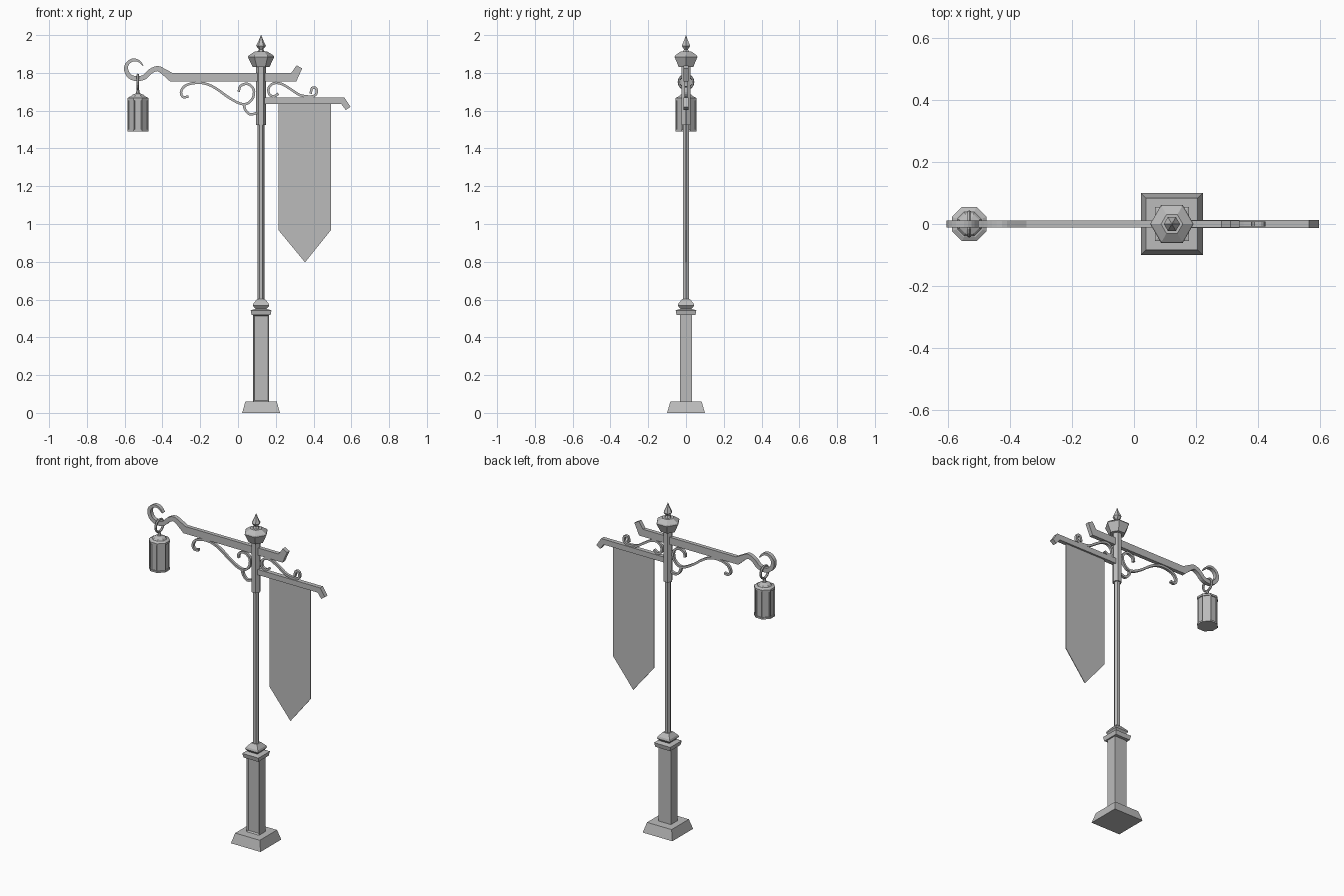
import bpy, bmesh, math
from mathutils import Vector

if "Cube" in bpy.data.objects:
    bpy.data.objects.remove(bpy.data.objects["Cube"], do_unlink=True)

GREY = (0.5, 0.5, 0.5, 1)
metal = bpy.data.materials.new("plain grey")
metal.use_nodes = True
metal.diffuse_color = GREY
metal.node_tree.nodes["Principled BSDF"].inputs["Base Color"].default_value = GREY

POST_X = 0.122
LAMP_X = -0.53


def finish(name, bm):
    bmesh.ops.recalc_face_normals(bm, faces=bm.faces)
    mesh = bpy.data.meshes.new(name)
    bm.to_mesh(mesh)
    bm.free()
    mesh.materials.append(metal)
    obj = bpy.data.objects.new(name, mesh)
    bpy.context.collection.objects.link(obj)
    return obj


def lathe(name, profile, sides, x=POST_X, turn=0.0, squash=1.0):
    """Faceted solid from (radius, z) rings; radius is to the corners."""
    bm = bmesh.new()
    rings = []
    for r, z in profile:
        angles = [turn + math.tau * i / sides for i in range(sides)]
        rings.append([bm.verts.new((x + r * math.cos(a), squash * r * math.sin(a), z))
                      for a in angles])
    for low, high in zip(rings, rings[1:]):
        for i in range(sides):
            j = (i + 1) % sides
            bm.faces.new((low[i], low[j], high[j], high[i]))
    bm.faces.new(rings[0])
    bm.faces.new(rings[-1])
    return finish(name, bm)


def square(name, profile, squash=1.0):
    """Four-sided lathe given by half widths."""
    return lathe(name, [(h * math.sqrt(2), z) for h, z in profile], 4,
                 turn=math.pi / 4, squash=squash)


def spline(points, steps=3):
    """Smooth (x, z, width) points with a Catmull-Rom curve."""
    p = [Vector(q) for q in points]
    p = [2 * p[0] - p[1]] + p + [2 * p[-1] - p[-2]]
    out = []
    for a, b, c, d in zip(p, p[1:], p[2:], p[3:]):
        for s in range(steps):
            t = s / steps
            out.append(0.5 * (2 * b + (c - a) * t + (2 * a - 5 * b + 4 * c - d) * t * t
                              + (3 * b - a - 3 * c + d) * t ** 3))
    return out + [p[-2]]


def ribbon(name, points, half_depth):
    """Flat bar following (x, z, width) points in the xz plane."""
    bm = bmesh.new()
    pts = [Vector(q) for q in points]
    rings = []
    for i, p in enumerate(pts):
        before = (p - pts[i - 1]).xy.normalized() if i else None
        after = (pts[i + 1] - p).xy.normalized() if i < len(pts) - 1 else None
        d1, d2 = before or after, after or before
        tangent = (d1 + d2).normalized()
        side = Vector((-tangent.y, tangent.x)) * p.z / 2 / max(0.7, tangent.dot(d1))
        corners = ((1, -1), (1, 1), (-1, 1), (-1, -1))
        rings.append([bm.verts.new((p.x + s * side.x, y * half_depth, p.y + s * side.y))
                      for s, y in corners])
    for a, b in zip(rings, rings[1:]):
        for i in range(4):
            j = (i + 1) % 4
            bm.faces.new((a[i], a[j], b[j], b[i]))
    bm.faces.new(rings[0])
    bm.faces.new(rings[-1])
    return finish(name, bm)


# Plinth and pedestal with a recessed front panel
square("plinth", [(0.1, 0), (0.083, 0.06)])
pedestal = square("pedestal", [(0.042, 0.06), (0.042, 0.52)], squash=0.75)
bm = bmesh.new()
bm.from_mesh(pedestal.data)
front = [f for f in bm.faces if f.normal.y < -0.9]
bmesh.ops.inset_region(bm, faces=front, thickness=0.009, depth=-0.008)
bm.to_mesh(pedestal.data)
bm.free()

# Collars and post
square("pedestal_collar", [(0.05, 0.517), (0.055, 0.543), (0.03, 0.55)])
square("post_collar", [(0.024, 0.545), (0.044, 0.568), (0.04, 0.58), (0.02, 0.603)])
lathe("post", [(0.018, 0.59), (0.018, 1.54)], 6)
lathe("post_sleeve", [(0.027, 1.525), (0.027, 1.84)], 6)

# Post head and finial
lathe("post_head", [(0.045, 1.832), (0.07, 1.885), (0.066, 1.892), (0.035, 1.912)], 6)
lathe("finial", [(0.02, 1.91), (0.012, 1.925), (0.026, 1.943), (0.012, 1.972), (0.001, 2.0)], 6)

# Main arm with the lamp hook on one end and a raised tail on the other
hook = spline([(-0.502, 1.838, 0.006), (-0.526, 1.863, 0.012), (-0.558, 1.868, 0.016),
               (-0.587, 1.847, 0.019), (-0.592, 1.815, 0.022), (-0.574, 1.783, 0.024),
               (-0.537, 1.769, 0.026), (-0.495, 1.778, 0.026), (-0.463, 1.808, 0.027),
               (-0.426, 1.823, 0.027), (-0.394, 1.807, 0.032)])
ribbon("main_arm", hook + [(-0.353, 1.777, 0.044), (0.295, 1.777, 0.045),
                           (0.325, 1.832, 0.034)], 0.012)


# Scroll brackets
def scroll(name, points, width=0.013):
    ribbon(name, spline([(x, z, width) for x, z in points]), 0.008)


scroll("lamp_side_scroll", [(-0.262, 1.675), (-0.29, 1.672), (-0.302, 1.695), (-0.285, 1.728),
                            (-0.24, 1.745), (-0.18, 1.745), (-0.12, 1.72), (-0.05, 1.67),
                            (0.01, 1.638), (0.05, 1.638), (0.08, 1.67), (0.082, 1.715),
                            (0.05, 1.742), (0.012, 1.73), (0.004, 1.7)])
scroll("lamp_side_curl", [(0.03, 1.64), (0.038, 1.605), (0.065, 1.58), (0.1, 1.588)])
scroll("banner_side_scroll", [(0.384, 1.69), (0.393, 1.72), (0.413, 1.718), (0.415, 1.69),
                              (0.39, 1.675), (0.33, 1.682), (0.28, 1.713), (0.23, 1.742),
                              (0.19, 1.745), (0.163, 1.722), (0.165, 1.688), (0.19, 1.676),
                              (0.214, 1.69)])

# Banner bar and hanging cloth
ribbon("banner_bar", [(0.13, 1.652, 0.033), (0.555, 1.652, 0.033), (0.583, 1.612, 0.03)], 0.013)
bm = bmesh.new()
outline = [(0.214, 1.64), (0.214, 0.968), (0.355, 0.797), (0.492, 0.968), (0.492, 1.64)]
cloth = bm.faces.new([bm.verts.new((x, -0.002, z)) for x, z in outline])
grown = bmesh.ops.extrude_face_region(bm, geom=[cloth])
bmesh.ops.translate(bm, vec=(0, 0.004, 0),
                    verts=[v for v in grown["geom"] if isinstance(v, bmesh.types.BMVert)])
finish("banner", bm)

# Hanging lamp
EIGHTH = math.pi / 8
lathe("lamp_body", [(0.054, 1.495), (0.054, 1.662)], 8, LAMP_X, EIGHTH)
lathe("lamp_base_rim", [(0.06, 1.489), (0.06, 1.499)], 8, LAMP_X, EIGHTH)
lathe("lamp_top_rim", [(0.06, 1.655), (0.06, 1.667), (0.046, 1.674)], 8, LAMP_X, EIGHTH)
lathe("lamp_cap", [(0.045, 1.67), (0.034, 1.683), (0.012, 1.692), (0.007, 1.712)],
      8, LAMP_X, EIGHTH)
for i in range(8):
    a = EIGHTH + i * math.pi / 4
    bar = lathe(f"lamp_corner_bar_{i + 1}", [(0.005, 1.495), (0.005, 1.66)], 4, 0)
    bar.location = (LAMP_X + 0.054 * math.cos(a), 0.054 * math.sin(a), 0)

# Ring that hangs the lamp from the hook
bpy.ops.mesh.primitive_torus_add(major_radius=0.037, minor_radius=0.007, major_segments=16,
                                 minor_segments=6, location=(LAMP_X, 0, 1.752),
                                 rotation=(0, math.pi / 2, 0))
ring = bpy.context.object
ring.name = "lamp_ring"
ring.data.materials.append(metal)
